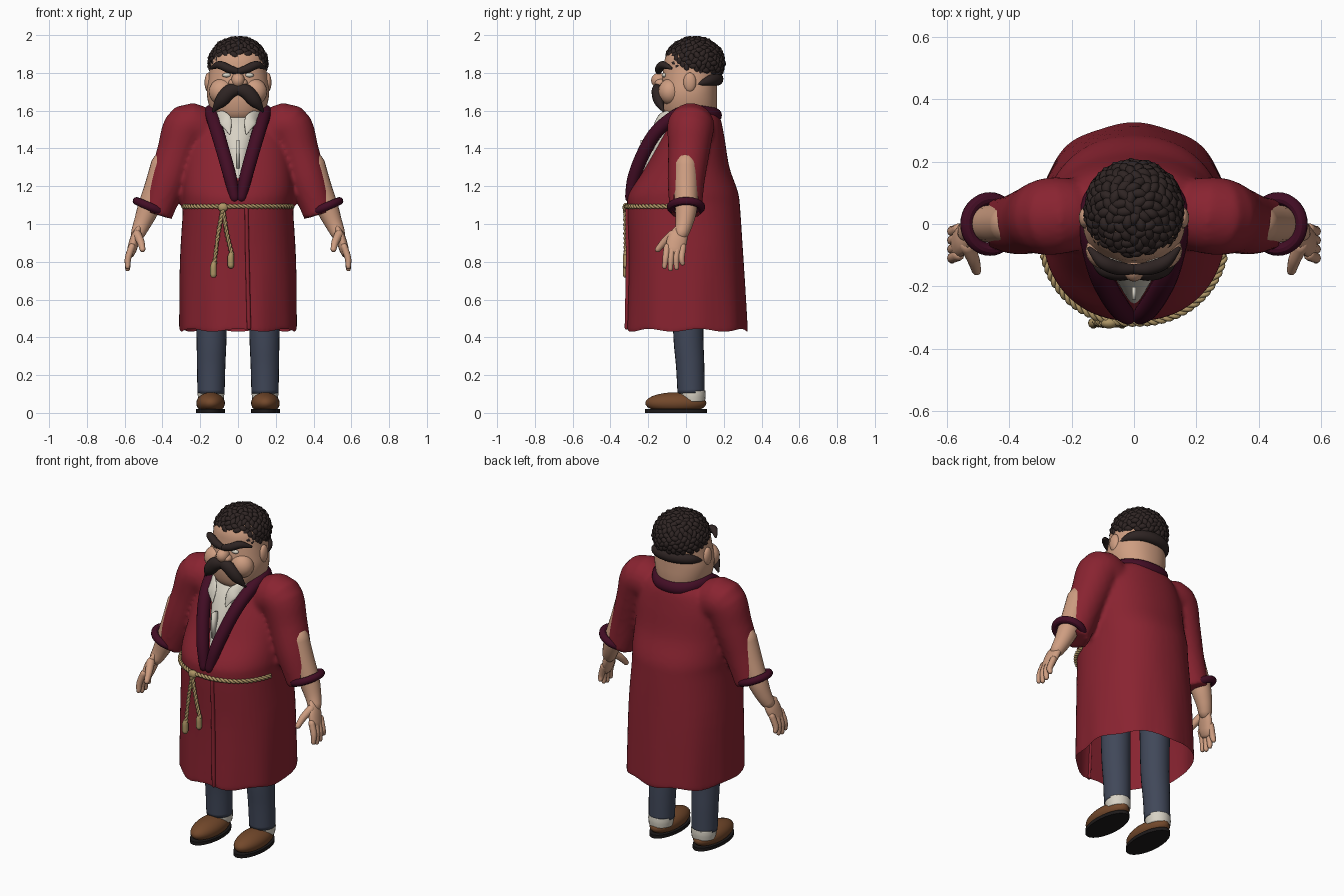
import bpy, bmesh, math, random
from mathutils import Vector, Matrix

if "Cube" in bpy.data.objects:
    bpy.data.objects.remove(bpy.data.objects["Cube"])
random.seed(4)


def material(name, r, g, b):
    m = bpy.data.materials.new(name)
    m.use_nodes = True
    m.diffuse_color = (r, g, b, 1)
    bsdf = next(n for n in m.node_tree.nodes if n.type == 'BSDF_PRINCIPLED')
    bsdf.inputs["Base Color"].default_value = (r, g, b, 1)
    bsdf.inputs["Roughness"].default_value = 0.8
    return m


RED = material("robe red", .25, .017, .03)
PLUM = material("trim plum", .055, .004, .018)
SKIN = material("skin", .62, .34, .22)
HAIR = material("hair dark brown", .028, .018, .017)
DENIM = material("trouser blue", .052, .064, .1)
LEATHER = material("shoe brown", .17, .065, .024)
SOLE = material("sole black", .012, .01, .01)
LINEN = material("shirt white", .68, .64, .55)
ROPE = material("rope tan", .42, .3, .13)


def finish(name, bm, mat):
    bmesh.ops.recalc_face_normals(bm, faces=bm.faces)
    me = bpy.data.meshes.new(name)
    for f in bm.faces:
        f.smooth = True
    bm.to_mesh(me)
    bm.free()
    me.materials.append(mat)
    ob = bpy.data.objects.new(name, me)
    bpy.context.collection.objects.link(ob)
    return ob


def resample(pts, steps):
    """Catmull-Rom through tuples of any length."""
    v = [Vector(p) for p in pts]
    if steps == 1:
        return v
    out = []
    for i in range(len(v) - 1):
        a, b, c, d = v[max(i - 1, 0)], v[i], v[i + 1], v[min(i + 2, len(v) - 1)]
        for k in range(steps):
            t = k / steps
            out.append(.5 * (2 * b + (c - a) * t + (2 * a - 5 * b + 4 * c - d) * t * t
                             + (3 * b - a - 3 * c + d) * t ** 3))
    return out + [v[-1]]


def skin_rings(bm, rings):
    loops = [[bm.verts.new(p) for p in r] for r in rings]
    n = len(loops[0])
    for a, b in zip(loops, loops[1:]):
        for i in range(n):
            bm.faces.new((a[i], a[(i + 1) % n], b[(i + 1) % n], b[i]))
    bm.faces.new(loops[0])
    bm.faces.new(loops[-1])


def sweep(bm, path, side=1, sides=14, flat=1, ref=(0, 1, 0), steps=5, rounded=True):
    """Tube along (x, y, z, radius) points; flat squashes it along ref."""
    pts = resample(path, steps)
    pos = [Vector((p[0] * side, p[1], p[2])) for p in pts]
    rad = [p[3] for p in pts]
    if rounded:
        t0, t1 = (pos[0] - pos[1]).normalized(), (pos[-1] - pos[-2]).normalized()
        r0, r1 = rad[0], rad[-1]
        ends = ((.55, .8), (.85, .45))
        pos = [pos[0] + t0 * r0 * e for e, _ in ends[::-1]] + pos + [pos[-1] + t1 * r1 * e for e, _ in ends]
        rad = [r0 * s for _, s in ends[::-1]] + rad + [r1 * s for _, s in ends]
    rings = []
    for i, p in enumerate(pos):
        t = (pos[min(i + 1, len(pos) - 1)] - pos[max(i - 1, 0)]).normalized()
        u = Vector(ref).cross(t).normalized()
        v = t.cross(u)
        ang = [2 * math.pi * k / sides for k in range(sides)]
        rings.append([p + rad[i] * (u * math.cos(a) + v * flat * math.sin(a)) for a in ang])
    skin_rings(bm, rings)


def tube(name, path, mat, **kw):
    bm = bmesh.new()
    sweep(bm, path, **kw)
    return finish(name, bm, mat)


def oval(sec, a, power=2.2):
    """Point on a cross-section (z, half width, front y, back y)."""
    z, hx, yf, yb = sec
    c, s = math.cos(a), math.sin(a)
    e = 2 / power
    return Vector((hx * math.copysign(abs(c) ** e, c),
                   (yf + yb) / 2 + (yb - yf) / 2 * math.copysign(abs(s) ** e, s), z))


def loft(bm, sections, sides=48):
    skin_rings(bm, [[oval(s, 2 * math.pi * k / sides) for k in range(sides)]
                    for s in resample(sections, 4)])


def ball(bm, loc, size, seg=20):
    m = Matrix.Translation(loc) @ Matrix.Diagonal((*size, 1))
    return bmesh.ops.create_uvsphere(bm, u_segments=seg, v_segments=seg // 2, radius=1, matrix=m)["verts"]


# Robe body and sleeves, blended into one cloth surface
bm = bmesh.new()
loft(bm, [(.43, .31, -.315, .325), (.8, .308, -.305, .305), (1.08, .292, -.312, .287),
          (1.17, .295, -.3, .275), (1.3, .285, -.215, .23), (1.45, .26, -.135, .205),
          (1.55, .21, -.085, .185), (1.6, .14, -.05, .16)])
for s in (1, -1):
    sweep(bm, [(.18, .03, 1.48, .115), (.265, .025, 1.515, .125), (.32, .015, 1.38, .11),
               (.375, 0, 1.22, .098), (.43, 0, 1.05, .083)], side=s, sides=24, rounded=False)
robe = finish("robe", bm, RED)
bpy.context.view_layer.objects.active = robe
rm = robe.modifiers.new("blend", 'REMESH')
rm.mode, rm.voxel_size = 'VOXEL', .013
sm = robe.modifiers.new("soften", 'SMOOTH')
sm.iterations = 5
for m in ("blend", "soften"):
    bpy.ops.object.modifier_apply(modifier=m)
bm = bmesh.new()
bm.from_mesh(robe.data)
# Open hem and split sleeve ends
for co, no in (((.465, 0, 0), (1, 0, 0)), ((-.465, 0, 0), (-1, 0, 0)), ((0, 0, .445), (0, 0, -1))):
    bmesh.ops.bisect_plane(bm, geom=bm.verts[:] + bm.edges[:] + bm.faces[:],
                           plane_co=co, plane_no=no, clear_outer=True)
for v in bm.verts:
    if v.co.z < .9:
        w = (.9 - v.co.z) / .46
        a = math.atan2(v.co.y, v.co.x)
        v.co.z += w ** 6 * (.008 * math.sin(7 * a) - .008)
        v.co.xy *= 1 + .012 * w * math.sin(9 * a)
for f in bm.faces:
    f.smooth = True
bm.to_mesh(robe.data)
bm.free()
tube("robe_front_edge", [(.045, -.312, 1.08, .01), (.05, -.308, .8, .011), (.058, -.314, .45, .011)], RED)

# Shawl collar
half = [(0, .15, 1.575, .04), (.08, .13, 1.58, .04), (.137, .05, 1.595, .038), (.138, -.04, 1.58, .036),
        (.112, -.15, 1.495, .036), (.078, -.222, 1.38, .036), (.042, -.275, 1.25, .034),
        (.018, -.297, 1.14, .026)]
collar = [(-x, y, z, r) for x, y, z, r in half[:0:-1]] + half
tube("robe_collar", collar, PLUM, ref=(0, 0, 1), sides=16)

# Shirt with collar points and button strip
bm = bmesh.new()
loft(bm, [(1.18, .03, -.275, 0), (1.3, .06, -.235, 0), (1.42, .09, -.195, .05),
          (1.52, .115, -.145, .1), (1.58, .12, -.09, .14)], 32)
for s in (1, -1):
    sweep(bm, [(.115, -.07, 1.575, .03), (.07, -.145, 1.55, .036), (.045, -.18, 1.48, .006)],
          side=s, flat=.3)
bmesh.ops.create_cube(bm, size=1, matrix=Matrix.Translation((0, -.222, 1.37)) @ Matrix.Diagonal((.014, .04, .15, 1)))
finish("shirt", bm, LINEN)

# Head, nose and ears
bm = bmesh.new()
loft(bm, [(1.5, .09, -.05, .14), (1.54, .1, -.085, .15), (1.58, .135, -.12, .16), (1.64, .157, -.135, .165),
          (1.7, .165, -.135, .165), (1.76, .158, -.128, .165), (1.82, .15, -.12, .17),
          (1.88, .143, -.11, .172), (1.93, .115, -.075, .145), (1.965, .06, -.02, .1)])
ball(bm, (0, -.142, 1.76), (.036, .043, .04))
for s in (1, -1):
    ball(bm, (s * .025, -.135, 1.745), (.026, .03, .024))
    ball(bm, (s * .157, .02, 1.75), (.02, .034, .052))
    ball(bm, (s * .085, -.085, 1.7), (.07, .062, .07))
finish("head", bm, SKIN)
bm = bmesh.new()
for s in (1, -1):
    ball(bm, (s * .06, -.115, 1.788), (.024, .014, .012), 12)
finish("eyes", bm, LINEN)

# Brows, moustache and nape hair
bm = bmesh.new()
for s in (1, -1):
    sweep(bm, [(.005, -.145, 1.808, .017), (.05, -.142, 1.822, .022), (.1, -.122, 1.842, .021),
               (.142, -.08, 1.825, .008)], side=s)
finish("eyebrows", bm, HAIR)
bm = bmesh.new()
for s in (1, -1):
    sweep(bm, [(0, -.15, 1.715, .03), (.045, -.152, 1.70, .038), (.09, -.143, 1.65, .034),
               (.132, -.12, 1.598, .007)], side=s, flat=.8)
finish("moustache", bm, HAIR)
nape = [(.15, .06, 1.738, .006), (.122, .115, 1.757, .024), (.07, .153, 1.766, .03), (0, .166, 1.768, .032)]
tube("nape_hair", nape + [(-x, y, z, r) for x, y, z, r in nape[-2::-1]], HAIR, ref=(0, 0, 1), flat=1.1)

# Curly hair: short worms of curls over a cap
bm = bmesh.new()
centre, size = Vector((0, .045, 1.852)), Vector((.143, .146, .126))
for v in ball(bm, centre, size * .99, 32):
    if v.co.z < 1.86:
        v.co.z = 1.86
count = 260
for i in range(count):
    h = 1 - 1.62 * (i + .5) / count
    a = i * 2.39996
    q = math.sqrt(1 - h * h)
    n = Vector((q * math.cos(a), q * math.sin(a), h))
    p = centre + Vector((n.x * size.x, n.y * size.y, n.z * size.z))
    hairline = 1.895 if p.y < -.06 and abs(p.x) < .1 else 1.82 if p.y < .06 else 1.80
    if p.z < hairline:
        continue
    turn = random.uniform(0, math.pi)
    along = n.orthogonal().normalized()
    along = Matrix.Rotation(turn, 3, n) @ along * .014
    bend = n * random.uniform(.0, .006)
    sweep(bm, [(*(p - along), .0145), (*(p + bend), .017), (*(p + along), .0145)],
          sides=8, steps=2, ref=n)
finish("curly_hair", bm, HAIR)

# Arms, hands and cuffs
for s, label in ((1, "left"), (-1, "right")):
    bm = bmesh.new()
    sweep(bm, [(.40, 0, 1.32, .06), (.43, 0, 1.2, .064), (.475, 0, 1.08, .058), (.508, -.01, 1, .046),
               (.53, -.025, .95, .038)], side=s, sides=20)
    sweep(bm, [(.525, -.025, .97, .038), (.545, -.045, .92, .053), (.562, -.06, .865, .05)],
          side=s, flat=.5, ref=(1, 0, 0))
    sweep(bm, [(.535, -.07, .945, .024), (.515, -.115, .905, .02), (.505, -.15, .865, .015)], side=s)
    for k in range(4):
        y, drop = -.1 + .028 * k, (.012, 0, .006, .03)[k]
        sweep(bm, [(.562, y, .88, .018), (.582, y - .008, .82, .017),
                   (.584, y - .014 + .004 * k, .762 + drop, .013)], side=s, sides=10)
    finish(label + "_arm", bm, SKIN)
    bpy.ops.mesh.primitive_torus_add(major_radius=.081, minor_radius=.021, major_segments=36, minor_segments=12,
                                     location=(s * .462, 0, 1.09), rotation=(0, -s * math.radians(23), 0))
    cuff = bpy.context.object
    cuff.name = label + "_cuff"
    cuff.data.materials.append(PLUM)
    bpy.ops.object.shade_smooth()

    # Trousers, sock and shoe
    tube(label + "_trouser_leg", [(.14, .01, .8, .085), (.14, .012, .43, .08), (.142, .022, .25, .075),
                                  (.143, .027, .105, .072)], DENIM, side=s, sides=24, rounded=False)
    tube(label + "_sock", [(.143, .035, .06, .066), (.143, .034, .09, .07), (.143, .033, .115, .07)],
         LINEN, side=s, sides=20, rounded=False)
    bm = bmesh.new()
    for v in ball(bm, (s * .145, -.054, .052), (.076, .162, .057), 28):
        v.co.z = max(v.co.z, .018)
    finish(label + "_shoe", bm, LEATHER)
    bm = bmesh.new()
    bmesh.ops.create_cone(bm, cap_ends=True, segments=36, radius1=1, radius2=1, depth=1,
                          matrix=Matrix.Translation((s * .145, -.054, .01)) @ Matrix.Diagonal((.077, .164, .02, 1)))
    sole = finish(label + "_sole", bm, SOLE)
    bpy.context.view_layer.objects.active = sole
    sole.select_set(True)
    bpy.ops.object.shade_smooth_by_angle()
    sole.select_set(False)


# Twisted rope belt with knot and two tails
def rope(bm, path, ref):
    pts = resample(path, 10)
    run = 0
    strands = ([], [])
    for i, p in enumerate(pts):
        a, b = pts[max(i - 1, 0)], pts[min(i + 1, len(pts) - 1)]
        t = (b - a).normalized()
        u = Vector(ref).cross(t).normalized()
        v = t.cross(u)
        run += (p - a).length if i else 0
        for k, strand in enumerate(strands):
            g = run * 130 + k * math.pi
            strand.append((*(p + .006 * (u * math.cos(g) + v * math.sin(g))), .0075))
    for strand in strands:
        sweep(bm, strand, sides=6, steps=1, ref=ref)


bm = bmesh.new()
waist = (1.093, .298, -.317, .29)
rope(bm, [oval(waist, math.radians(-165 + 7.5 * k)) for k in range(21)], (0, 0, 1))
ball(bm, (-.08, -.318, 1.088), (.028, .018, .024), 14)
for x, z in ((-.13, .73), (-.038, .78)):
    rope(bm, [(-.08, -.322, 1.08), ((x - .08) / 2, -.32, .95), (x + .005, -.318, z + .06)], (0, 1, 0))
    sweep(bm, [(x + .004, -.318, z + .07, .011), (x, -.318, z + .045, .017), (x, -.318, z, .017)], sides=10)
finish("rope_belt", bm, ROPE)
